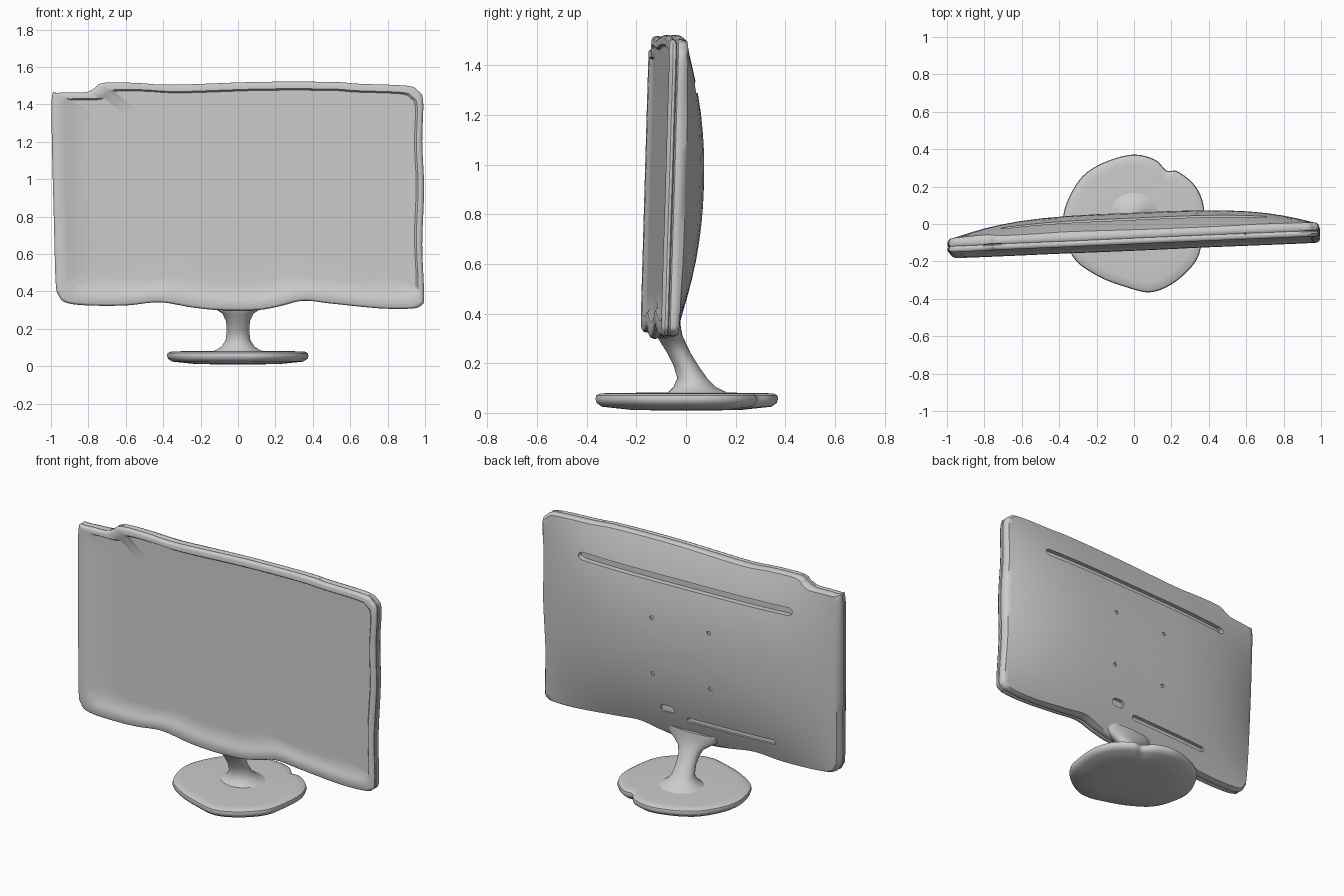
import bpy, bmesh, math
from mathutils import Vector

if "Cube" in bpy.data.objects:
    bpy.data.objects.remove(bpy.data.objects["Cube"])

CZ, HZ = 0.915, 0.605  # panel mid height and half height


def loft(name, rings):
    """Closed skin through rings of points, with capped ends."""
    bm = bmesh.new()
    rows = [[bm.verts.new(p) for p in r] for r in rings]
    n = len(rows[0])
    for a, b in zip(rows, rows[1:]):
        for i in range(n):
            j = (i + 1) % n
            bm.faces.new((a[i], a[j], b[j], b[i]))
    bm.faces.new(rows[0])
    bm.faces.new(rows[-1])
    bmesh.ops.recalc_face_normals(bm, faces=bm.faces)
    me = bpy.data.meshes.new(name)
    bm.to_mesh(me)
    bm.free()
    ob = bpy.data.objects.new(name, me)
    bpy.context.collection.objects.link(ob)
    return ob


def smooth_loop(pts, sub):
    """Catmull-Rom curve through a closed 2D outline."""
    out, n = [], len(pts)
    for i in range(n):
        a, b, c, d = (Vector(pts[(i + k) % n]) for k in (-1, 0, 1, 2))
        for s in range(sub):
            t = s / sub
            out.append(0.5 * (2 * b + (c - a) * t + (2 * a - 5 * b + 4 * c - d) * t * t
                              + (3 * b - a - 3 * c + d) * t ** 3))
    return out


def shade(ob, angle):
    bpy.ops.object.select_all(action='DESELECT')
    ob.select_set(True)
    bpy.context.view_layer.objects.active = ob
    bpy.ops.object.shade_smooth_by_angle(angle=math.radians(angle))


# Panel surfaces: slightly turned and tilted front, bulging back
def front(x, z):
    return -0.125 + 0.043 * x + 0.03 * (z - CZ)


def back(x, z):
    u, v = min(1, abs(x)), min(1, abs(z - CZ) / HZ)
    return front(x, z) + 0.072 + 0.113 * (1 - u ** 3.5) * (1 - v ** 2.2)


# Uneven panel outline (x, z), from lower left round to upper left
outline = smooth_loop([
    (-0.975, 0.45), (-0.96, 0.38), (-0.92, 0.34), (-0.8, 0.325), (-0.6, 0.325), (-0.42, 0.342),
    (-0.25, 0.315), (-0.1, 0.30), (0.1, 0.30), (0.22, 0.32), (0.35, 0.35), (0.5, 0.335),
    (0.75, 0.31), (0.92, 0.308), (0.98, 0.325), (0.995, 0.38), (0.985, 0.65), (0.995, 0.95),
    (0.985, 1.2), (0.99, 1.42), (0.96, 1.475), (0.9, 1.50), (0.65, 1.51), (0.5, 1.52),
    (0.1, 1.52), (-0.35, 1.505), (-0.55, 1.515), (-0.72, 1.515), (-0.77, 1.485), (-0.82, 1.465),
    (-0.96, 1.462), (-0.995, 1.44), (-0.995, 1.2), (-0.985, 0.8)], 5)


def ring(sx, sz, surf, off, mx=0.0, mz=0.0):
    pts = []
    for p in outline:
        x, z = mx + p.x * sx, CZ + mz + (p.y - CZ) * sz
        pts.append((x, surf(x, z) + off, z))
    return pts


# Screen panel: recessed display, bezel, grooved rim, rounded back
rings = [ring(s, s, front, 0.014) for s in (0.02, 0.4, 0.75)]
rings += [ring(0.935, 0.895, front, 0.013, 0.0225, 0.018),
          ring(0.95, 0.915, front, 0.001, 0.018, 0.014)]
rings += [ring(s, s, front, o) for s, o in (
    (0.982, 0.0), (0.993, 0.004), (1.0, 0.015), (0.998, 0.026), (0.99, 0.031),
    (0.998, 0.036), (1.0, 0.05), (0.997, 0.062))]
rings += [ring(s, s, back, 0.0) for s in (0.985, 0.96, 0.92, 0.87, 0.8, 0.72, 0.62, 0.5, 0.35, 0.2, 0.02)]
panel = loft("screen_panel", rings)


# Recesses that follow the curved back
def recess(x0, x1, z, h, depth):
    rows, n = [], 24
    r = min(h / 2, (x1 - x0) / 2)
    for i in range(n + 1):
        t = 0.5 - 0.5 * math.cos(math.pi * i / n)
        x = x0 + (x1 - x0) * t
        e = max(0, r - min(x - x0, x1 - x)) / r
        k = h / 2 * max(0.3, math.sqrt(max(0, 1 - e * e)))
        y = back(x, z)
        rows.append([(x, y - depth, z - k), (x, y + 0.05, z - k),
                     (x, y + 0.05, z + k), (x, y - depth, z + k)])
    cutter = loft("recess_cutter", rows)
    cutter.hide_render = True
    mod = panel.modifiers.new("recess", 'BOOLEAN')
    mod.operation, mod.solver, mod.object = 'DIFFERENCE', 'EXACT', cutter
    bpy.context.view_layer.objects.active = panel
    bpy.ops.object.modifier_apply(modifier=mod.name)
    bpy.data.objects.remove(cutter)


recess(-0.71, 0.71, 1.31, 0.045, 0.03)    # long vent
recess(-0.58, 0.0, 0.46, 0.03, 0.018)     # connector slot
recess(0.08, 0.17, 0.5, 0.045, 0.015)     # socket
for sx in (-0.19, 0.19):                  # mount holes
    for z in (0.72, 1.07):
        recess(sx - 0.012, sx + 0.012, z, 0.024, 0.01)
shade(panel, 40)

# Leaning neck: ellipses (z, centre y, half width x, half depth y)
neck = [(0.07, 0.05, 0.15, 0.135), (0.085, 0.045, 0.12, 0.115), (0.105, 0.035, 0.088, 0.085),
        (0.14, 0.025, 0.066, 0.06), (0.19, 0.0, 0.06, 0.05), (0.24, -0.028, 0.064, 0.047),
        (0.28, -0.05, 0.082, 0.05), (0.31, -0.066, 0.125, 0.052), (0.34, -0.07, 0.17, 0.05),
        (0.38, -0.07, 0.18, 0.045)]
stand = loft("stand_neck", [
    [(rx * math.cos(a), cy + ry * math.sin(a), z)
     for a in (math.tau * i / 40 for i in range(40))] for z, cy, rx, ry in neck])
shade(stand, 50)

# Uneven round foot
foot_line = smooth_loop([
    (-0.38, 0.03), (-0.31, 0.21), (-0.2, 0.31), (-0.02, 0.37), (0.11, 0.345), (0.175, 0.285),
    (0.235, 0.28), (0.33, 0.2), (0.375, 0.08), (0.365, -0.08), (0.33, -0.2), (0.22, -0.31),
    (0.09, -0.365), (-0.05, -0.335), (-0.2, -0.275), (-0.33, -0.17)], 5)
foot = loft("stand_foot", [[(p.x * s, p.y * s, z) for p in foot_line] for s, z in (
    (0.3, 0.01), (0.6, 0.012), (0.93, 0.025), (0.985, 0.04), (1.0, 0.056),
    (0.99, 0.07), (0.95, 0.078), (0.85, 0.08), (0.3, 0.082))])
shade(foot, 40)
